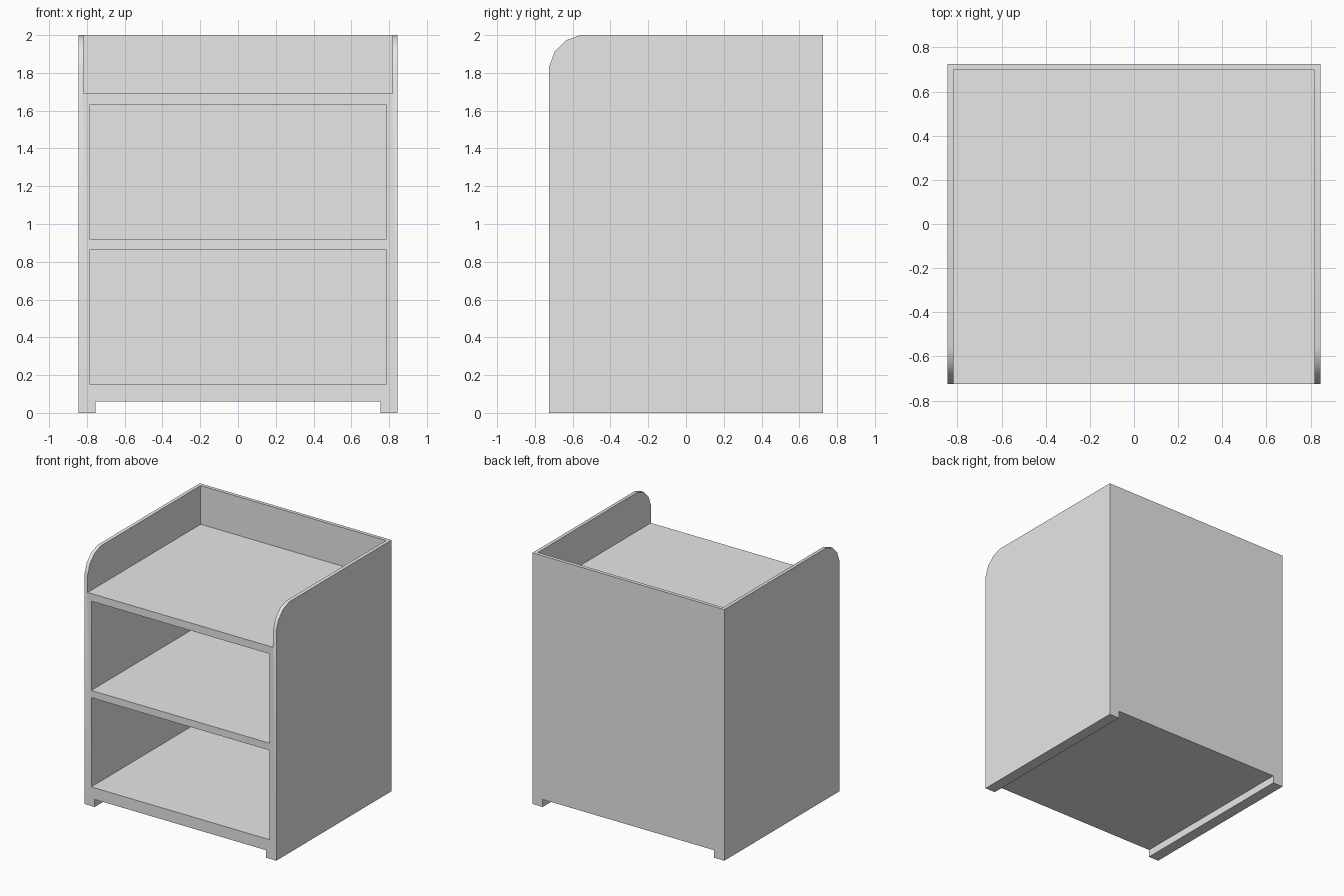
import bpy
import bmesh
import math

W, D = 0.845, 0.725           # half width and half depth
WALL, RIM = 0.06, 0.028       # cabinet wall and thin tray rim
cube = bpy.data.objects.get("Cube")
if cube:
    bpy.data.objects.remove(cube, do_unlink=True)

grey = bpy.data.materials.new("light_grey")
grey.use_nodes = True
grey.diffuse_color = (0.8, 0.8, 0.8, 1)
grey.node_tree.nodes["Principled BSDF"].inputs["Base Color"].default_value = (0.8, 0.8, 0.8, 1)


def extrude_profile(name, profile, x0, x1):
    """Solid made from a (y, z) outline pulled along x."""
    bm = bmesh.new()
    face = bm.faces.new([bm.verts.new((x0, y, z)) for y, z in profile])
    side = bmesh.ops.extrude_face_region(bm, geom=[face])["geom"]
    moved = [v for v in side if isinstance(v, bmesh.types.BMVert)]
    bmesh.ops.translate(bm, verts=moved, vec=(x1 - x0, 0, 0))
    bmesh.ops.recalc_face_normals(bm, faces=bm.faces)
    mesh = bpy.data.meshes.new(name)
    bm.to_mesh(mesh)
    bm.free()
    mesh.materials.append(grey)
    obj = bpy.data.objects.new(name, mesh)
    bpy.context.collection.objects.link(obj)
    return obj


def cut_box(target, half_x, y0, y1, z0, z1):
    """Remove a box-shaped space, centred on x, from the target."""
    box = [(y0, z0), (y1, z0), (y1, z1), (y0, z1)]
    cutter = extrude_profile("cutter", box, -half_x, half_x)
    cutter.hide_render = True
    mod = target.modifiers.new("cut", 'BOOLEAN')
    mod.operation = 'DIFFERENCE'
    mod.solver = 'EXACT'
    mod.object = cutter
    bpy.context.view_layer.objects.active = target
    bpy.ops.object.modifier_apply(modifier=mod.name)
    bpy.data.objects.remove(cutter, do_unlink=True)


# Cabinet body with rounded upper front corners
outline = [(-D, 0), (D, 0), (D, 2), (-0.558, 2),
           (-0.637, 1.972), (-0.696, 1.911), (-D, 1.833)]
body = extrude_profile("cabinet_body", outline, -W, W)

# Open tray on top, then the two shelf compartments
front = -D - 0.1
cut_box(body, W - RIM, front, D - RIM, 1.692, 2.1)
for floor in (0.152, 0.92):
    cut_box(body, W - WALL, front, D - WALL, floor, floor + 0.711)

# Channel underneath that leaves a runner foot along each side
cut_box(body, 0.755, front, D + 0.1, -0.1, 0.06)

bpy.ops.object.select_all(action='DESELECT')
body.select_set(True)
bpy.context.view_layer.objects.active = body
bpy.ops.object.shade_smooth_by_angle(angle=math.radians(35))
